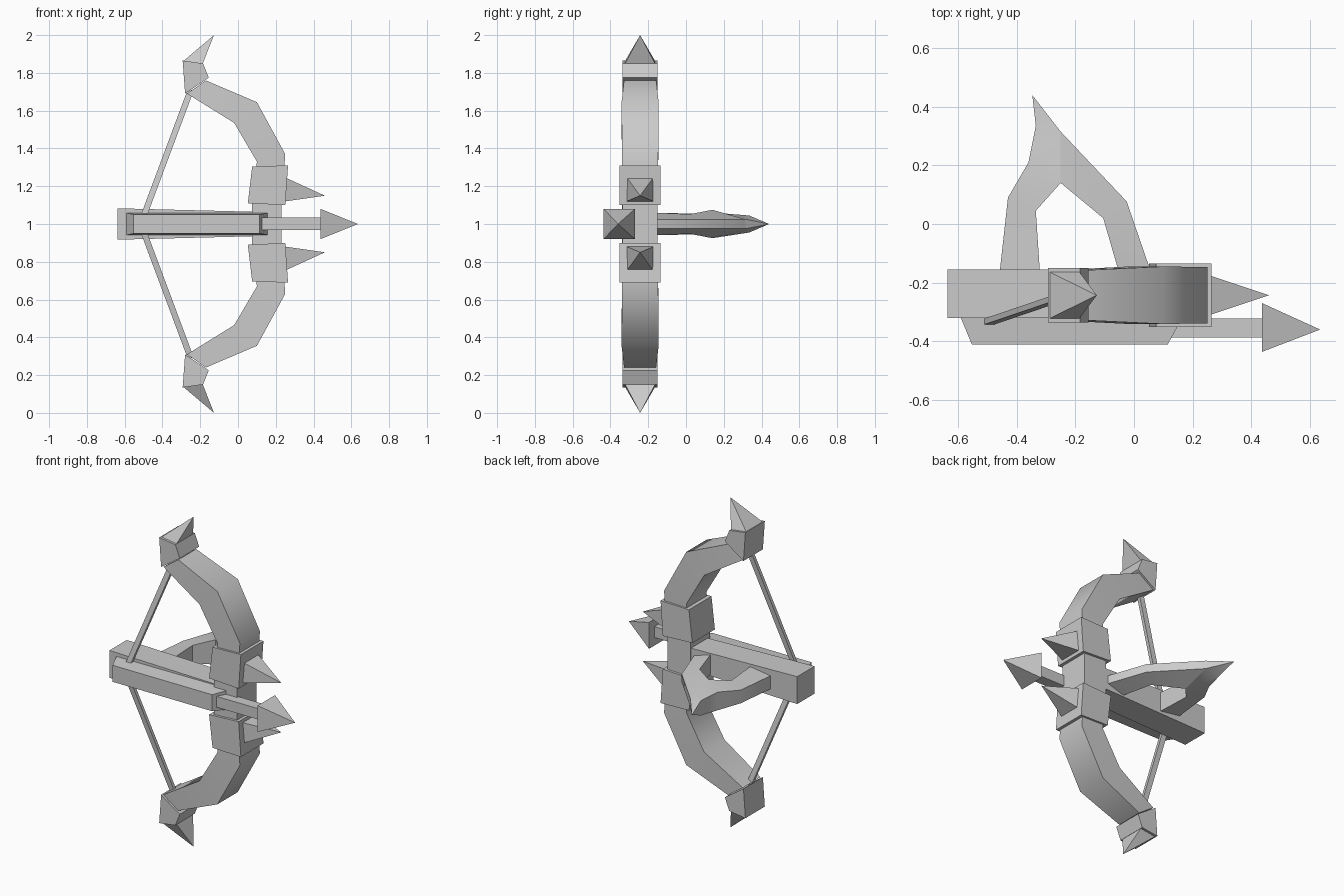
import bpy, bmesh, math

cube = bpy.data.objects.get("Cube")
if cube:
    bpy.data.objects.remove(cube, do_unlink=True)

grey = bpy.data.materials.new("plain grey")
grey.use_nodes = True
grey.diffuse_color = (0.6, 0.6, 0.6, 1)
grey.node_tree.nodes["Principled BSDF"].inputs["Base Color"].default_value = grey.diffuse_color

MID = 1.0       # height of the symmetry plane; all points are relative to it
BOW_Y = -0.243  # depth of the bow's centre line


def finish(name, bm, mirror=False, smooth=None):
    bmesh.ops.remove_doubles(bm, verts=bm.verts, dist=0.0001)
    bmesh.ops.recalc_face_normals(bm, faces=bm.faces)
    mesh = bpy.data.meshes.new(name)
    bm.to_mesh(mesh)
    bm.free()
    mesh.materials.append(grey)
    ob = bpy.data.objects.new(name, mesh)
    ob.location.z = MID
    bpy.context.collection.objects.link(ob)
    if smooth:
        bpy.ops.object.select_all(action='DESELECT')
        ob.select_set(True)
        bpy.context.view_layer.objects.active = ob
        bpy.ops.object.shade_smooth_by_angle(angle=math.radians(smooth))
    if mirror:
        mod = ob.modifiers.new("Mirror", 'MIRROR')
        mod.use_axis = (False, False, True)
        mod.use_mirror_merge = False
    return ob


def hull(name, points, mirror=False):
    """Convex solid around a few points."""
    bm = bmesh.new()
    for p in points:
        bm.verts.new(p)
    bmesh.ops.convex_hull(bm, input=bm.verts)
    bmesh.ops.dissolve_limit(bm, angle_limit=0.02, verts=bm.verts, edges=bm.edges)
    return finish(name, bm, mirror)


def loft(name, rings, mirror=False, smooth=None):
    """Skin a row of four-cornered rings and cap both ends."""
    bm = bmesh.new()
    rows = [[bm.verts.new(p) for p in ring] for ring in rings]
    for a, b in zip(rows, rows[1:]):
        for i in range(4):
            j = (i + 1) % 4
            bm.faces.new((a[i], a[j], b[j], b[i]))
    bm.faces.new(rows[0])
    bm.faces.new(rows[-1])
    return finish(name, bm, mirror, smooth)


def rect_x(x, y, z, hy, hz):
    """Rectangle facing along x."""
    return [(x, y + a * hy, z + b * hz) for a, b in ((-1, -1), (1, -1), (1, 1), (-1, 1))]


def slab(profile, half):
    """Side profile (x, z) given thickness around the bow's centre line."""
    return [(x, BOW_Y + s * half, z) for x, z in profile for s in (-1, 1)]


# Curved limbs: outer x, z, inner x, z, half thickness
limb = [
    (0.24, 0.22, 0.09, 0.22, 0.095),
    (0.25, 0.37, 0.10, 0.33, 0.096),
    (0.10, 0.645, -0.02, 0.535, 0.098),
    (-0.17, 0.76, -0.27, 0.69, 0.085),
]
loft("bow_limbs",
     [[(ox, BOW_Y - h, oz), (ox, BOW_Y + h, oz), (ix, BOW_Y + h, iz), (ix, BOW_Y - h, iz)]
      for ox, oz, ix, iz, h in limb], mirror=True, smooth=42)

# Grip and its bands
hull("grip", slab([(0.075, -0.2), (0.23, -0.2), (0.23, 0.2), (0.075, 0.2)], 0.093))
hull("grip_bands", slab([(0.075, 0.305), (0.265, 0.31), (0.25, 0.10), (0.052, 0.11)], 0.108), True)

# Forward spikes on the bands
hull("band_spikes", rect_x(0.25, BOW_Y, 0.183, 0.07, 0.063) + [(0.46, BOW_Y, 0.15)], True)

# Caps and points at the limb ends
hull("limb_caps", slab([(-0.293, 0.865), (-0.185, 0.85), (-0.155, 0.775), (-0.28, 0.69)], 0.093), True)
hull("limb_points", slab([(-0.29, 0.862), (-0.187, 0.848)], 0.08) + [(-0.127, BOW_Y, 1.0)], True)

# String, drawn back to the rail
w = 0.017
hull("string", [(x + a * w, y + b * w * 0.6, z)
                for x, y, z in ((-0.25, -0.25, 0.71), (-0.515, -0.34, 0))
                for a in (-1, 1) for b in (-1, 1)], True)

# Stock and front rail
hull("stock", rect_x(-0.637, -0.238, 0, 0.083, 0.083) + rect_x(0.12, -0.235, 0, 0.08, 0.064))
hull("front_rail", [(x, y, s * h)
                    for y, h, ends in ((-0.31, 0.06, (-0.595, 0.17)), (-0.411, 0.05, (-0.553, 0.115)))
                    for x in ends for s in (-1, 1)])

# Arrow
hull("arrow_shaft", rect_x(0.05, -0.355, 0.002, 0.033, 0.033) + rect_x(0.45, -0.355, 0.002, 0.033, 0.033))
hull("arrow_head", rect_x(0.437, -0.353, 0, 0.083, 0.08) + [(0.635, -0.36, 0)])


# Rear handle: outer x, y, half height, then inner x, y, half height
def handle_ring(ox, oy, oh, ix, iy, ih):
    return [(ox, oy, -oh), (ox, oy, oh), (ix, iy, ih), (ix, iy, -ih)]


rear_arm = [
    (-0.46, -0.18, 0.04, -0.32, -0.18, 0.06),
    (-0.43, 0.09, 0.04, -0.335, 0.045, 0.055),
    (-0.36, 0.21, 0.055, -0.25, 0.14, 0.075),
    (-0.335, 0.335, 0.045, -0.25, 0.315, 0.025),
    (-0.347, 0.44, 0, -0.347, 0.44, 0),
]
front_arm = [
    (-0.25, 0.315, 0.025, -0.25, 0.14, 0.075),
    (-0.025, 0.077, 0.025, -0.105, 0.02, 0.052),
    (0.06, -0.17, 0.025, -0.05, -0.17, 0.06),
]
loft("handle_rear_arm", [handle_ring(*r) for r in rear_arm], smooth=30)
loft("handle_front_arm", [handle_ring(*r) for r in front_arm], smooth=30)
